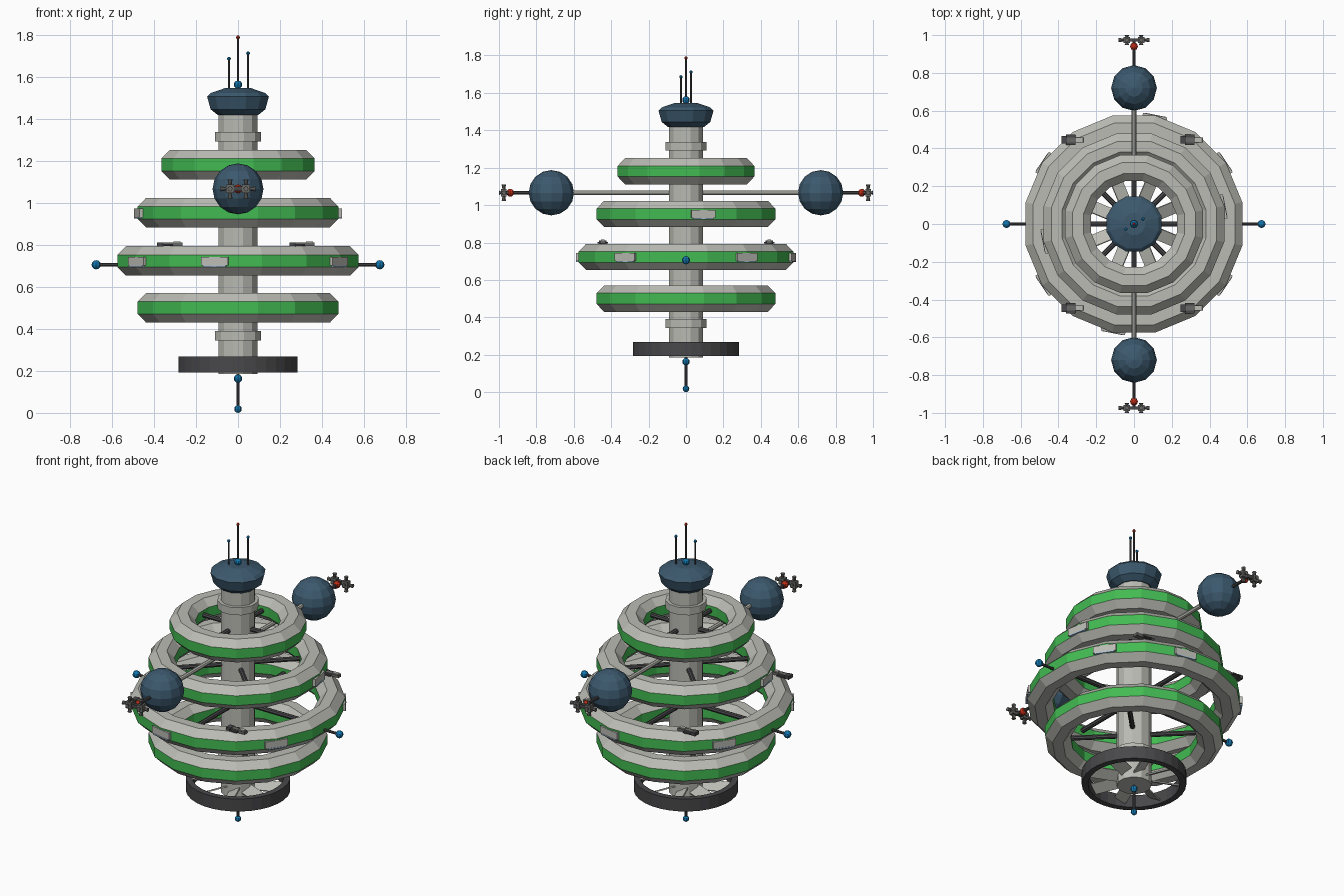
import bpy, bmesh
from math import sin, cos, pi, radians
from mathutils import Vector, Matrix

cube = bpy.data.objects.get("Cube")
if cube:
    bpy.data.objects.remove(cube, do_unlink=True)


def material(name, r, g, b):
    m = bpy.data.materials.new(name)
    m.use_nodes = True
    m.diffuse_color = (r, g, b, 1)
    m.node_tree.nodes["Principled BSDF"].inputs["Base Color"].default_value = (r, g, b, 1)
    return m


HULL = material("hull_grey", .5, .5, .46)
GREEN = material("band_green", .055, .5, .085)
NAVY = material("slate_blue", .045, .1, .155)
BLUE = material("beacon_blue", .006, .18, .42)
RED = material("beacon_red", .5, .025, .008)
DARK = material("dark_grey", .065, .063, .067)
MID = material("machine_grey", .14, .14, .135)
GLASS = material("pale_blue", .4, .55, .72)


def finish(name, bm, *mats):
    me = bpy.data.meshes.new(name)
    bmesh.ops.recalc_face_normals(bm, faces=bm.faces)
    bm.to_mesh(me)
    bm.free()
    for m in mats:
        me.materials.append(m)
    ob = bpy.data.objects.new(name, me)
    bpy.context.collection.objects.link(ob)
    return ob


def lathe(name, profile, n, *mats, closed=False, rule=None):
    """Revolve (radius, z) points around z, with flat sides facing the axes."""
    bm = bmesh.new()
    rows = [[bm.verts.new((r * cos((k + .5) * 2 * pi / n), r * sin((k + .5) * 2 * pi / n), z))
             for k in range(n)] for r, z in profile]
    pairs = list(zip(rows, rows[1:]))
    if closed:
        pairs.append((rows[-1], rows[0]))
    else:
        bm.faces.new(rows[0])
        bm.faces.new(rows[-1])
    for a, b in pairs:
        for k in range(n):
            j = (k + 1) % n
            bm.faces.new((a[k], a[j], b[j], b[k]))
    bm.normal_update()
    if rule:
        for f in bm.faces:
            f.material_index = rule(f)
    return finish(name, bm, *mats)


def rod(name, a, b, r, mat, n=8, r2=None):
    a, b = Vector(a), Vector(b)
    m = Matrix.Translation((a + b) / 2) @ (b - a).to_track_quat('Z', 'Y').to_matrix().to_4x4()
    bm = bmesh.new()
    bmesh.ops.create_cone(bm, cap_ends=True, segments=n, radius1=r, radius2=r if r2 is None else r2,
                          depth=(b - a).length, matrix=m)
    return finish(name, bm, mat)


def ball(name, loc, r, mat, u=8, v=6):
    bm = bmesh.new()
    bmesh.ops.create_uvsphere(bm, u_segments=u, v_segments=v, radius=r, matrix=Matrix.Translation(loc))
    return finish(name, bm, mat)


def box(name, size, mat, matrix):
    bm = bmesh.new()
    bmesh.ops.create_cube(bm, size=1, matrix=matrix @ Matrix.Diagonal((*size, 1)))
    return finish(name, bm, mat)


def spin(deg, loc):
    """Frame placed at loc, then turned about the station axis."""
    return Matrix.Rotation(radians(deg), 4, 'Z') @ Matrix.Translation(loc)


# Central column with collars
lathe("column", [(.095, .185), (.095, 1.43)], 12, HULL)
for name, z in (("lower_collar", .367), ("upper_collar", 1.315)):
    lathe(name, [(.114, z - .023), (.114, z + .023)], 12, HULL)

# Habitat rings: octagonal tubes with green vertical walls, plus spokes
TUBE = .076
for i, (outer, z) in enumerate(((.487, .5), (.585, .723), (.487, .953), (.372, 1.181))):
    major = outer - .07
    octagon = [(major + TUBE * cos((k + .5) * pi / 4), z + TUBE * sin((k + .5) * pi / 4)) for k in range(8)]
    lathe(f"habitat_ring_{i + 1}", octagon, 16, HULL, GREEN, closed=True,
          rule=lambda f: int(abs(f.normal.z) < .3))
    for k in range(4):
        a = k * pi / 2 + (pi / 4 if i % 2 == 0 else 0)
        d = Vector((cos(a), sin(a), 0))
        up = Vector((0, 0, z))
        rod(f"ring_{i + 1}_spoke_{k + 1}", d * .08 + up, d * (major - .05) + up, .014, DARK)

# Docking bays on the ring walls
bays = [(.572, .722, a) for a in (34, -34, 146, -146, 79, -101)] + [(.476, .952, a) for a in (11, -169)]
for i, (r, z, a) in enumerate(bays):
    box(f"docking_bay_{i + 1}", (.03, .13, .042), HULL, spin(a, (r, 0, z)))
    box(f"docking_bay_sill_{i + 1}", (.034, .11, .007), GLASS, spin(a, (r, 0, z - .024)))

# Small shuttles parked on the widest ring
for sx in (-1, 1):
    for sy in (-1, 1):
        base = Matrix.Translation((sx * .315, sy * .445, .802))
        for part, size, off, mat in (("hull", (.1, .028, .016), (0, 0, 0), MID),
                                     ("wing", (.05, .055, .008), (-.02, 0, -.002), DARK),
                                     ("engine", (.03, .04, .02), (-.055, 0, 0), DARK),
                                     ("cabin", (.035, .02, .008), (.025, 0, .01), HULL)):
            box(f"shuttle_{part}", size, mat, base @ Matrix.Translation(off))

# Fan ring at the base
lathe("fan_shroud", [(.285, .193), (.285, .268), (.25, .268), (.25, .193)], 32, DARK, closed=True)
for k in range(8):
    m = spin(k * 45 + 22.5, (.172, 0, .23)) @ Matrix.Rotation(radians(28), 4, 'X')
    box(f"fan_blade_{k + 1}", (.165, .07, .008), HULL, m)

# Command dome
lathe("command_dome", [(.1, 1.418), (.135, 1.445), (.152, 1.505), (.135, 1.522), (.06, 1.547)], 12, NAVY)

# Antennas
ball("dome_beacon", (0, 0, 1.562), .02, BLUE)
for name, x, y, top, mat in (("main", 0, 0, 1.787, RED), ("short", -.043, -.027, 1.686, BLUE),
                             ("tall", .048, .027, 1.712, BLUE)):
    rod(f"{name}_antenna", (x, y, 1.535), (x, y, top), .005, DARK, 6)
    ball(f"{name}_antenna_tip", (x, y, top), .009, mat)

# Beacon below the column
rod("keel_mast", (0, 0, .2), (0, 0, .02), .007, DARK)
ball("keel_beacon_upper", (0, 0, .163), .02, BLUE)
ball("keel_beacon_lower", (0, 0, .018), .018, BLUE)

# Side beacons on the widest ring
for side, s in (("left", 1), ("right", -1)):
    rod(f"{side}_beacon_mast", (s * .56, 0, .705), (s * .67, 0, .705), .008, DARK)
    ball(f"{side}_beacon", (s * .675, 0, .705), .022, BLUE)

# Outrigger pods with thruster clusters
H = 1.066
rod("outrigger_beam", (0, -.63, H), (0, .63, H), .013, HULL)
for end, s in (("front", -1), ("back", 1)):
    ball(f"{end}_pod", (0, s * .72, H), .121, NAVY, 12, 8)
    rod(f"{end}_pod_mast", (0, s * .82, H), (0, s * .975, H), .009, DARK)
    ball(f"{end}_pod_beacon", (0, s * .94, H), .021, RED)
    box(f"{end}_thruster_bar", (.1, .018, .022), DARK, Matrix.Translation((0, s * .974, H)))
    for sx in (-1, 1):
        c = Vector((sx * .038, s * .974, H))
        box(f"{end}_thruster_block", (.036, .03, .04), MID, Matrix.Translation(c))
        for d in ((sx, 0, 0), (0, 0, 1), (0, 0, -1), (0, s, 0), (0, -s, 0)):
            d = Vector(d)
            reach = .026 if d.y else .045
            rod(f"{end}_thruster_nozzle", c + d * .012, c + d * reach, .006, MID, 8, .012)
